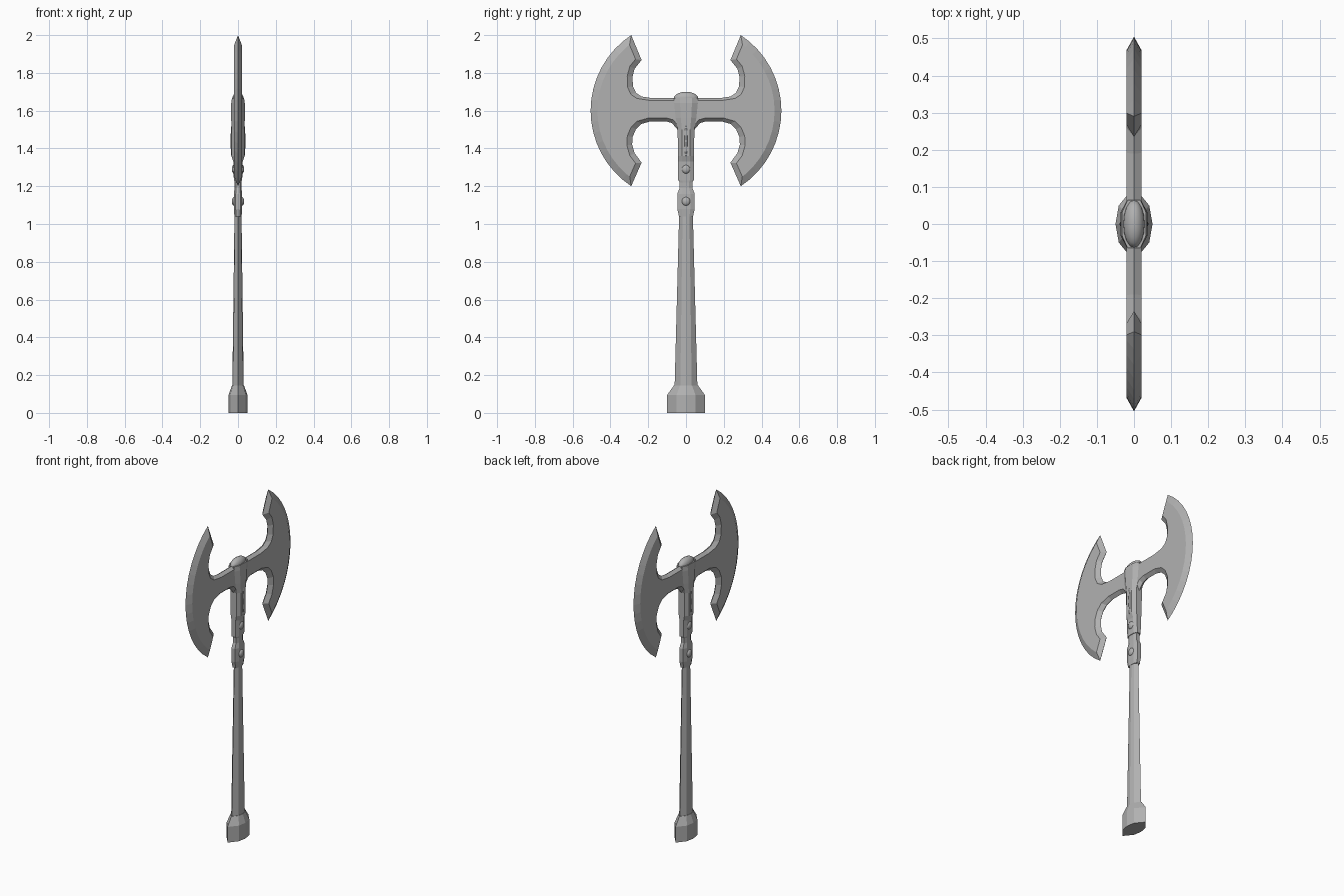
import bpy, bmesh, math
from mathutils import Vector

if "Cube" in bpy.data.objects:
    bpy.data.objects.remove(bpy.data.objects["Cube"])

steel = bpy.data.materials.new("dark_grey")
steel.diffuse_color = (0.44, 0.44, 0.44, 1)
steel.use_nodes = True
steel.node_tree.nodes["Principled BSDF"].inputs["Base Color"].default_value = steel.diffuse_color


def make_object(name, bm, smooth=False):
    bmesh.ops.recalc_face_normals(bm, faces=bm.faces)
    for f in bm.faces:
        f.smooth = smooth
    mesh = bpy.data.meshes.new(name)
    bm.to_mesh(mesh)
    bm.free()
    mesh.materials.append(steel)
    ob = bpy.data.objects.new(name, mesh)
    bpy.context.collection.objects.link(ob)
    return ob


def loft(name, section, rings):
    """Stack a unit cross-section scaled by (z, half_x, half_y) rings, capped."""
    bm = bmesh.new()
    loops = [[bm.verts.new((x * rx, y * ry, z)) for x, y in section]
             for z, rx, ry in rings]
    n = len(section)
    for a, b in zip(loops, loops[1:]):
        for i in range(n):
            j = (i + 1) % n
            bm.faces.new((a[i], a[j], b[j], b[i]))
    bm.faces.new(loops[0])
    bm.faces.new(loops[-1])
    return make_object(name, bm)


def ellipsoid(name, center, radii, segs=12, rings=8):
    bm = bmesh.new()
    bmesh.ops.create_uvsphere(bm, u_segments=segs, v_segments=rings, radius=1)
    for v in bm.verts:
        v.co = Vector([c + r * p for c, r, p in zip(center, radii, v.co)])
    return make_object(name, bm, True)


# Eight-sided handle and flared butt
grip = [(1, 0), (0.82, 0.5), (0, 1), (-0.82, 0.5),
        (-1, 0), (-0.82, -0.5), (0, -1), (0.82, -0.5)]
loft("handle", grip, [(0.08, 0.03, 0.06), (0.15, 0.03, 0.06),
                      (1.10, 0.018, 0.035), (1.30, 0.018, 0.035)])
loft("butt_cap", grip, [(0, 0.05, 0.1), (0.095, 0.05, 0.1),
                        (0.145, 0.032, 0.064)])

# Chamfered socket: lower collar, waist, then upper sleeve
chamfer = [(1, -0.5), (1, 0.5), (0.55, 1), (-0.55, 1),
           (-1, 0.5), (-1, -0.5), (-0.55, -1), (0.55, -1)]
loft("lower_collar", chamfer, [
    (1.04, 0.019, 0.037), (1.08, 0.022, 0.046), (1.16, 0.022, 0.046),
    (1.19, 0.018, 0.034), (1.22, 0.018, 0.034), (1.24, 0.02, 0.04)])
loft("upper_sleeve", chamfer, [
    (1.23, 0.022, 0.043), (1.33, 0.025, 0.043), (1.36, 0.035, 0.043),
    (1.50, 0.035, 0.044), (1.56, 0.036, 0.055), (1.64, 0.036, 0.063),
    (1.668, 0.032, 0.064)])
ellipsoid("top_knob", (0, 0, 1.665), (0.029, 0.065, 0.035), 16, 10)

# Rivets and slim ribs on both faces
for side, label in ((1, "right"), (-1, "left")):
    for z, part in ((1.12, "lower"), (1.29, "upper")):
        ellipsoid(f"{part}_rivet_{label}", (side * 0.021, 0, z),
                  (0.012, 0.023, 0.023))
    ellipsoid(f"sleeve_rib_{label}", (side * 0.034, 0, 1.44),
              (0.005, 0.008, 0.085), 8, 6)

# Double blade: half outline (y, z, bevel width of the edge that follows)
half = [(0.0, 1.668, 0.014), (0.19, 1.668, 0.014), (0.235, 1.675, 0.022),
        (0.265, 1.695, 0.028), (0.281, 1.73, 0.028), (0.283, 1.78, 0.028),
        (0.272, 1.822, 0.028), (0.235, 1.868, 0.028)]
# Cutting edge: a circular arc from the upper tip to the lower tip
start = math.atan2(0.4, 0.265)
for i in range(17):
    a = start * (1 - i / 8)
    half.append((0.025 + 0.48 * math.cos(a), 1.6 + 0.4 * math.sin(a) / math.sin(start),
                 0.036))
half[-1] = half[-1][:2] + (0.028,)
half += [(0.235, 1.325, 0.028), (0.272, 1.375, 0.028), (0.285, 1.42, 0.028),
         (0.283, 1.46, 0.028), (0.265, 1.502, 0.026), (0.235, 1.53, 0.02),
         (0.19, 1.543, 0.018), (0.105, 1.543, 0.018), (0.075, 1.535, 0.016),
         (0.045, 1.50, 0.016), (0.0, 1.50, 0.016)]
pts = [Vector(p[:2]) for p in half]
widths = [p[2] for p in half]
outline = pts + [Vector((-p.x, p.y)) for p in reversed(pts[1:-1])]
widths = widths[:-1] + widths[:-1][::-1]


def inset(i):
    """Intersect the two neighbouring edges after shifting them inward."""
    p, q, r = outline[i - 1], outline[i], outline[(i + 1) % len(outline)]
    d1, d2 = (q - p).normalized(), (r - q).normalized()
    n1, n2 = Vector((d1.y, -d1.x)), Vector((d2.y, -d2.x))
    w1, w2 = widths[i - 1], widths[i]
    cross = d1.x * d2.y - d1.y * d2.x
    if abs(cross) < 0.03:
        return q + (n1 + n2).normalized() * (w1 + w2) / 2
    a, b = q + n1 * w1, q + n2 * w2
    t = ((b.x - a.x) * d2.y - (b.y - a.y) * d2.x) / cross
    return a + d1 * t


bm = bmesh.new()
n = len(outline)
rim = [bm.verts.new((0, p.x, p.y)) for p in outline]
for x in (0.02, -0.02):
    face = [bm.verts.new((x, *inset(i))) for i in range(n)]
    for i in range(n):
        j = (i + 1) % n
        bm.faces.new((rim[i], rim[j], face[j], face[i]))
    bm.faces.new(face)
make_object("double_blade", bm)
